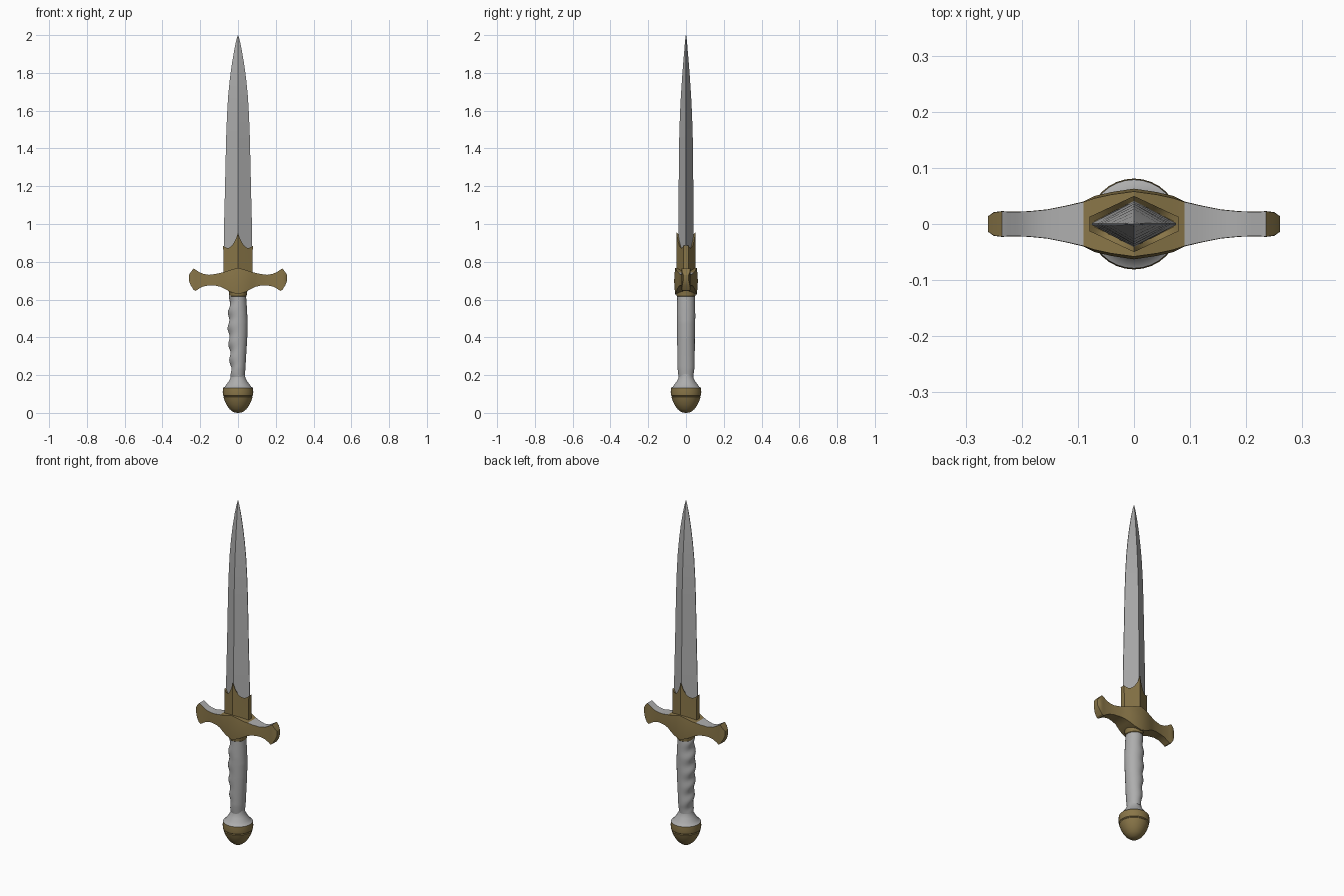
import bpy, bmesh, math

if "Cube" in bpy.data.objects:
    bpy.data.objects.remove(bpy.data.objects["Cube"])


def material(name, rgb):
    m = bpy.data.materials.new(name)
    m.diffuse_color = (*rgb, 1)
    m.use_nodes = True
    m.node_tree.nodes["Principled BSDF"].inputs["Base Color"].default_value = m.diffuse_color
    return m


STEEL = material("steel", (0.42, 0.42, 0.42))
GOLD = material("dull_gold", (0.25, 0.18, 0.065))


def loft(name, rings, mats, rule=None, angle=30, cap_end=True):
    """Skin a list of equal-length vertex rings; rule(face) picks the material slot."""
    bm = bmesh.new()
    loops = [[bm.verts.new(p) for p in ring] for ring in rings]
    n = len(loops[0])
    for a, b in zip(loops, loops[1:]):
        for i in range(n):
            j = (i + 1) % n
            bm.faces.new((a[i], a[j], b[j], b[i]))
    bm.faces.new(loops[0][::-1])
    if cap_end:
        bm.faces.new(loops[-1])
    bmesh.ops.remove_doubles(bm, verts=bm.verts, dist=1e-5)
    bmesh.ops.recalc_face_normals(bm, faces=bm.faces)
    bm.normal_update()
    for f in bm.faces:
        f.smooth = True
        if rule:
            f.material_index = rule(f)
    me = bpy.data.meshes.new(name)
    bm.to_mesh(me)
    bm.free()
    for m in mats:
        me.materials.append(m)
    me.set_sharp_from_angle(angle=math.radians(angle))
    ob = bpy.data.objects.new(name, me)
    bpy.context.collection.objects.link(ob)
    return ob


def circle(r, z, n=32, ry=None):
    ry = r if ry is None else ry
    return [(r * math.cos(2 * math.pi * i / n), ry * math.sin(2 * math.pi * i / n), z)
            for i in range(n)]


def interp(table, z):
    for (z0, v0), (z1, v1) in zip(table, table[1:]):
        if z <= z1:
            t = (z - z0) / (z1 - z0)
            return v0 + (v1 - v0) * t
    return table[-1][1]


# Pommel: gold cup with a groove below, steel flare above
pommel = [(0.004, 0), (0.025, 0.004), (0.045, 0.02), (0.06, 0.042), (0.071, 0.065),
          (0.077, 0.084), (0.074, 0.088), (0.079, 0.092), (0.081, 0.11), (0.079, 0.133),
          (0.07, 0.138), (0.062, 0.15), (0.048, 0.168), (0.038, 0.19), (0.036, 0.21)]
loft("pommel", [circle(r, z) for r, z in pommel], [GOLD, STEEL],
     lambda f: int(f.calc_center_median().z > 0.134))

# Grip: swelling handle, with finger waves on its left side
swell = [(0.19, 0.035), (0.23, 0.039), (0.3, 0.043), (0.4, 0.049), (0.48, 0.051),
         (0.56, 0.047), (0.63, 0.042)]
depth = [(0.19, 0.039), (0.24, 0.045), (0.4, 0.047), (0.52, 0.049), (0.63, 0.046)]
grip = []
for k in range(45):
    z = 0.19 + 0.01 * k
    ring = []
    for i in range(24):
        a = 2 * math.pi * i / 24
        c, s = math.cos(a), math.sin(a)
        wave = 0.004 * max(0, 0.25 - c) * math.sin(z * 2 * math.pi / 0.085 + 1.5 * s)
        ring.append(((interp(swell, z) + wave) * c, (interp(depth, z) + wave * 0.4) * s, z))
    grip.append(ring)
loft("grip", grip, [STEEL], angle=40)

# Collar between grip and guard
loft("collar", [circle(r, z, 24, ry) for r, ry, z in
                [(0.04, 0.043, 0.612), (0.046, 0.049, 0.618), (0.047, 0.05, 0.635),
                 (0.054, 0.054, 0.66)]], [GOLD])

# Cross guard: ridged centre, curved arms, flared ends, steel along the top of the arms
# (x, top z, bottom z, half depth)
arm = [(0, 0.768, 0.628, 0.063), (0.04, 0.757, 0.64, 0.057), (0.07, 0.747, 0.657, 0.05),
       (0.09, 0.742, 0.667, 0.04), (0.12, 0.735, 0.674, 0.033), (0.155, 0.731, 0.675, 0.026),
       (0.185, 0.736, 0.669, 0.023), (0.208, 0.747, 0.657, 0.022),
       (0.224, 0.758, 0.646, 0.022), (0.235, 0.764, 0.651, 0.023),
       (0.25, 0.746, 0.675, 0.021), (0.26, 0.73, 0.7, 0.014)]
stations = [(-x, t, b, d) for x, t, b, d in arm[:0:-1]] + arm
guard = []
for x, t, b, d in stations:
    e = d * (0.92 if abs(x) < 0.08 else 0.98)
    m = (t + b) / 2
    guard.append([(x, -e, t), (x, -d, m), (x, -e, b), (x, e, b), (x, d, m), (x, e, t)])


def guard_rule(f):
    x = abs(f.calc_center_median().x)
    return int(f.normal.z > 0.5 and 0.09 < x < 0.235)


loft("cross_guard", guard, [GOLD, STEEL], guard_rule)


# Blade socket: diamond sleeve with a central spike and raised corners on its rim
def rim_height(u):
    if u < 0.4:
        return 0.955 - 0.07 * (u / 0.4) ** 0.7
    return 0.885 - 0.012 * math.sin(math.pi * (u - 0.4) / 0.6)


def diamond(w, d, flat, z, steps=8):
    """Diamond outline with narrow flat ends; z is a number or a rule of |x| / w."""
    quarter = [(k / steps) for k in range(steps + 1)]
    pts = [(u, -1) for u in quarter[::-1]][:-1] + [(-u, -1) for u in quarter]
    pts += [(-u, 1) for u in quarter[::-1]][:-1] + [(u, 1) for u in quarter]
    return [(u * w, s * (flat + (d - flat) * (1 - abs(u))),
             z(abs(u)) if callable(z) else z) for u, s in pts]


loft("blade_socket",
     [diamond(0.077, 0.05, 0.013, 0.7),
      diamond(0.077, 0.05, 0.013, 0.84),
      diamond(0.079, 0.05, 0.013, rim_height),
      diamond(0.07, 0.041, 0.005, lambda u: rim_height(u) - 0.008)],
     [GOLD], cap_end=False)

# Blade: long tapering diamond section
edge = [(0.8, 0.075, 0.042), (0.95, 0.075, 0.041), (1.18, 0.069, 0.039),
        (1.45, 0.063, 0.036), (1.58, 0.058, 0.032), (1.68, 0.052, 0.027),
        (1.77, 0.043, 0.021), (1.85, 0.032, 0.015), (1.92, 0.02, 0.009),
        (1.97, 0.01, 0.005), (2.0, 0.001, 0.001)]
loft("blade", [diamond(w, d, 0.0015 if w > 0.01 else 0.0004, z, 1) for z, w, d in edge],
     [STEEL], angle=25)
